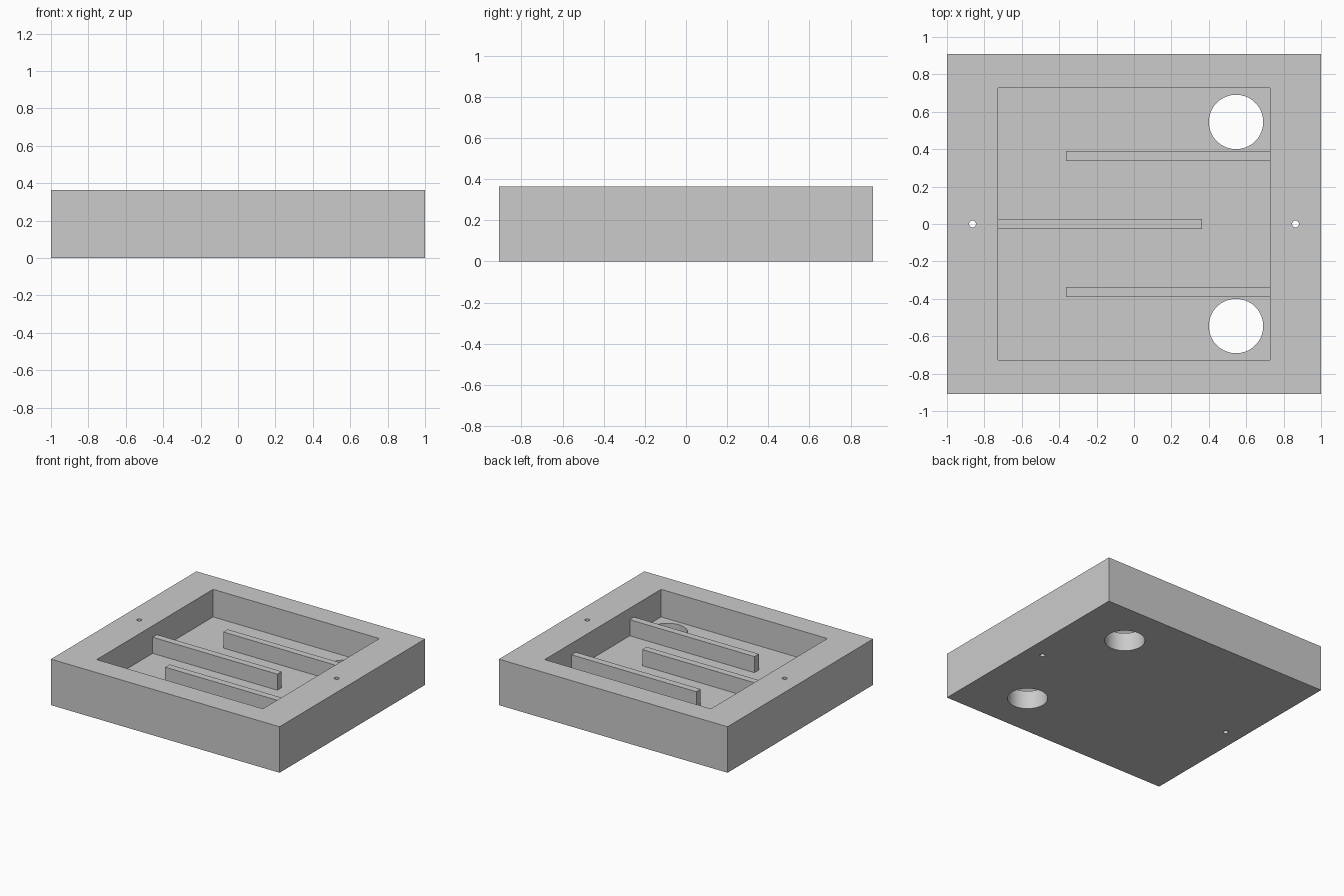
import bpy
import math

U = 2 / 110  # design unit: the block is 110 wide

cube = bpy.data.objects.get("Cube")
if cube:
    bpy.data.objects.remove(cube, do_unlink=True)

grey = bpy.data.materials.new("light_grey")
grey.use_nodes = True
colour = (0.6, 0.6, 0.6, 1)
grey.diffuse_color = colour
grey.node_tree.nodes["Principled BSDF"].inputs["Base Color"].default_value = colour


def box(name, centre, size):
    """Axis-aligned box, given in design units."""
    bpy.ops.mesh.primitive_cube_add(size=1, location=[c * U for c in centre])
    ob = bpy.context.object
    ob.name = name
    ob.scale = [s * U for s in size]
    bpy.ops.object.transform_apply(location=False, rotation=False, scale=True)
    ob.data.materials.append(grey)
    return ob


def cylinder(name, x, y, radius, sides):
    """Upright cylinder that passes through the whole block."""
    bpy.ops.mesh.primitive_cylinder_add(vertices=sides, radius=radius * U,
                                        depth=30 * U, location=(x * U, y * U, 10 * U))
    ob = bpy.context.object
    ob.name = name
    ob.data.materials.append(grey)
    return ob


def cut(target, cutter):
    mod = target.modifiers.new("cut", "BOOLEAN")
    mod.operation = "DIFFERENCE"
    mod.solver = "EXACT"
    mod.object = cutter
    cutter.hide_render = True
    bpy.context.view_layer.objects.active = target
    bpy.ops.object.modifier_apply(modifier=mod.name)
    bpy.data.objects.remove(cutter, do_unlink=True)


# Block with an open square cavity
body = box("tray_body", (0, 0, 10), (110, 100, 20))
cut(body, box("cavity_cutter", (0, 0, 18), (80, 80, 20)))

# Two large ports in the floor, two small screw holes in the side rims
for side in (-1, 1):
    cut(body, cylinder("port_cutter", 30, side * 30, 8, 64))
    cut(body, cylinder("screw_hole_cutter", side * 47.5, 0, 1, 32))

bpy.ops.object.select_all(action="DESELECT")
body.select_set(True)
bpy.context.view_layer.objects.active = body
bpy.ops.object.shade_smooth_by_angle(angle=math.radians(30))

# Staggered baffles standing on the cavity floor
for name, x, y in (("front_baffle", 10, -20), ("middle_baffle", -10, 0), ("back_baffle", 10, 20)):
    box(name, (x, y, 11.5), (60, 3, 7))
